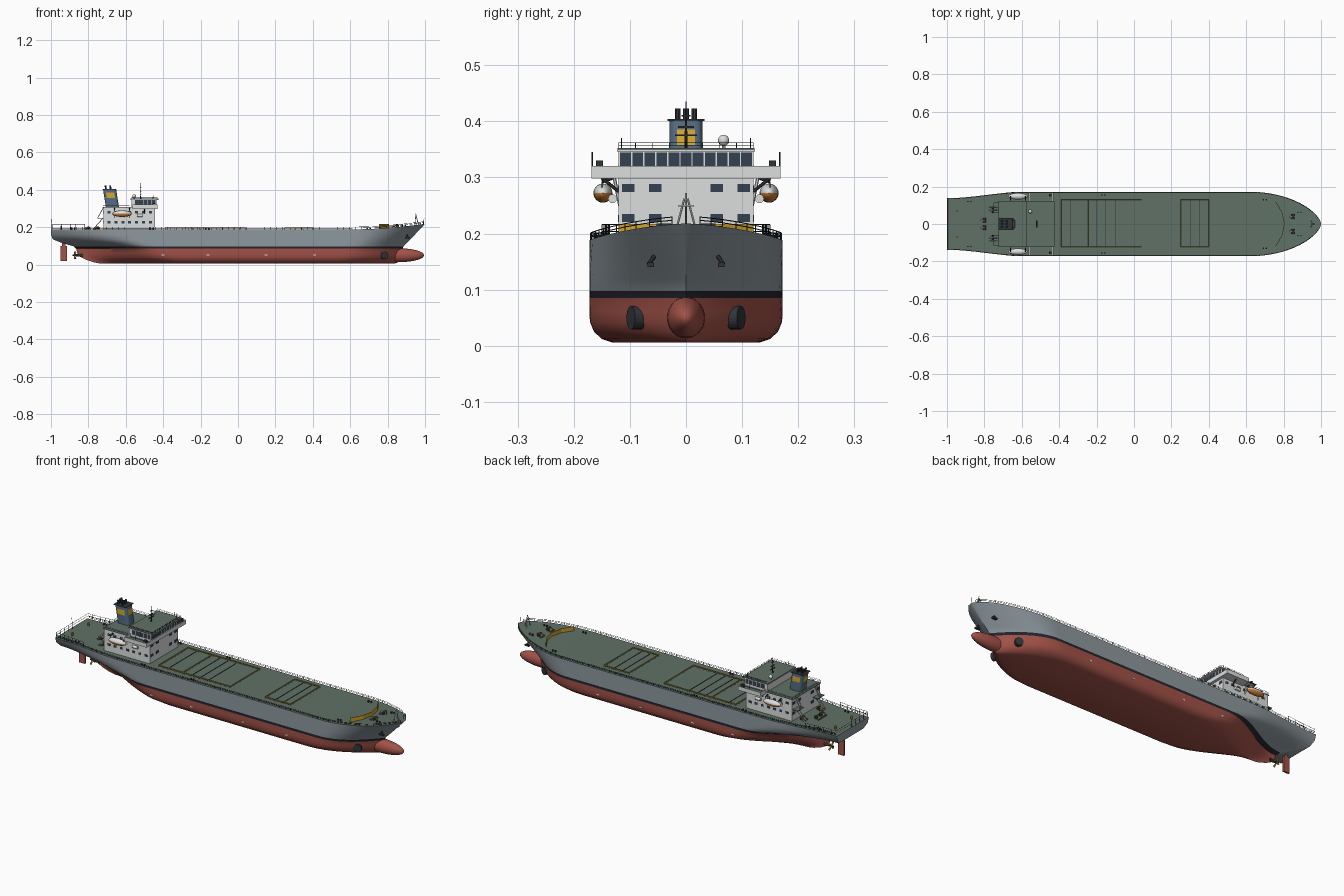
import bpy, bmesh, math
from mathutils import Vector, Matrix

cube = bpy.data.objects.get("Cube")
if cube:
    bpy.data.objects.remove(cube, do_unlink=True)

COLOURS = dict(hull_grey=(.27, .315, .345), bottom_red=(.36, .085, .065), boot_black=(.018, .018, .028),
               deck_green=(.115, .165, .135), house_white=(.72, .73, .73), yellow=(.68, .39, .03),
               boat_orange=(.62, .22, .04), funnel_blue=(.09, .15, .22), glass=(.035, .05, .08),
               dark_steel=(.03, .034, .04))
MATS = {}
for label, rgb in COLOURS.items():
    m = bpy.data.materials.new(label)
    m.use_nodes = True
    m.diffuse_color = (*rgb, 1)
    m.node_tree.nodes["Principled BSDF"].inputs["Base Color"].default_value = (*rgb, 1)
    MATS[label] = m


class Part:
    """Collects primitives into one named object."""
    def __init__(self, name):
        self.name, self.bm, self.slots = name, bmesh.new(), []

    def slot(self, mat):
        if mat not in self.slots:
            self.slots.append(mat)
        return self.slots.index(mat)

    def paint(self, verts, mat):
        i = self.slot(mat)
        for f in {f for v in verts for f in v.link_faces}:
            f.material_index = i
        return verts

    def box(self, x, y, z, mat):
        mid = Vector([(a + b) / 2 for a, b in (x, y, z)])
        size = [b - a for a, b in (x, y, z)]
        M = Matrix.Translation(mid) @ Matrix.Diagonal((*size, 1))
        return self.paint(bmesh.ops.create_cube(self.bm, size=1, matrix=M)["verts"], mat)

    def rod(self, a, b, r, mat, n=6, r2=None):
        a, b = Vector(a), Vector(b)
        d = b - a
        M = Matrix.Translation((a + b) / 2) @ d.to_track_quat("Z", "Y").to_matrix().to_4x4()
        return self.paint(bmesh.ops.create_cone(self.bm, cap_ends=True, segments=n, radius1=r,
                          radius2=r if r2 is None else r2, depth=d.length, matrix=M)["verts"], mat)

    def ball(self, c, r, mat, n=20):
        M = Matrix.Translation(c) @ Matrix.Diagonal((*r, 1))
        return self.paint(bmesh.ops.create_uvsphere(self.bm, u_segments=n, v_segments=n // 2,
                          radius=1, matrix=M)["verts"], mat)

    def rail(self, pts, h, mat, r=.0009):
        """Handrail: posts with a top and a middle bar."""
        pts = [Vector(p) for p in pts]
        for p in pts:
            self.rod(p, p + Vector((0, 0, h)), r, mat, 4)
        for p, q in zip(pts, pts[1:]):
            for k in (.55, 1):
                up = Vector((0, 0, h * k))
                self.rod(p + up, q + up, r, mat, 4)

    def done(self, smooth=None):
        me = bpy.data.meshes.new(self.name)
        self.bm.to_mesh(me)
        self.bm.free()
        for s in self.slots:
            me.materials.append(MATS[s])
        ob = bpy.data.objects.new(self.name, me)
        bpy.context.collection.objects.link(ob)
        if smooth:
            bpy.ops.object.select_all(action="DESELECT")
            ob.select_set(True)
            bpy.context.view_layer.objects.active = ob
            bpy.ops.object.shade_smooth_by_angle(angle=math.radians(smooth))
        return ob


# Hull waterlines: height, stern x, stem x, half beam, bow length, stern length, transom half width, fullness
LINES = [(.006, -.74, .84, .132, .36, .5, 0, 1), (.012, -.77, .855, .15, .34, .48, 0, 1),
         (.025, -.81, .865, .164, .32, .46, 0, 1), (.042, -.845, .872, .171, .3, .46, 0, 1),
         (.062, -.86, .876, .172, .3, .45, 0, 1), (.085, -.865, .88, .172, .29, .43, .004, 1),
         (.098, -.88, .885, .172, .28, .4, .02, 1), (.115, -.94, .905, .172, .29, .4, .065, .95),
         (.135, -.99, .93, .172, .31, .4, .105, .87), (.16, -1, .962, .172, .34, .4, .128, .75),
         (.188, -1, 1, .172, .38, .42, .138, .63)]
BOOT = .098
DECK = .188


def clamp(t):
    return max(0, min(1, t))


def sheer(x, z):
    return z + max(0, z - BOOT) * .33 * clamp((x - .62) / .38) ** 1.7


def half(line, x):
    _, xa, xf, beam, lf, la, wa, p = line
    a, t = clamp((x - xa) / la), clamp((xf - x) / lf)
    return (wa + (beam - wa) * a * a * (3 - 2 * a)) * (1 - (1 - t) ** 2) ** p


def half_at(x, z):
    for lo, hi in zip(LINES, LINES[1:]):
        if lo[0] <= z <= hi[0]:
            k = (z - lo[0]) / (hi[0] - lo[0])
            return half(lo, x) * (1 - k) + half(hi, x) * k


def deck_point(x, y):
    return (x, y, sheer(x, DECK))


# Hull shell lofted from the waterlines
hull = Part("hull")
bm = hull.bm
N, L = 72, len(LINES)
rings = []
for i in range(N + 1):
    u = .5 - .5 * math.cos(math.pi * i / N)
    side = [(ln, ln[1] + u * (ln[2] - ln[1])) for ln in LINES]
    pts = [(x, half(ln, x), sheer(x, ln[0])) for ln, x in side]
    rings.append([bm.verts.new(p) for p in reversed(pts)] + [bm.verts.new((x, -y, z)) for x, y, z in pts])
red, black, grey, green = [hull.slot(s) for s in ("bottom_red", "boot_black", "hull_grey", "deck_green")]


def strake(j):
    low = max(j, L - 2 - j) if j < L - 1 else j - L
    low = L - 2 - j if j < L - 1 else low
    return red if low < 5 else black if low == 5 else grey


for a, b in zip(rings, rings[1:]):
    for j in range(2 * L):
        k = (j + 1) % (2 * L)
        f = bm.faces.new((a[j], a[k], b[k], b[j]))
        f.material_index = green if k == 0 else red if j == L - 1 else strake(j)
for j in range(L - 1):
    f = bm.faces.new((rings[0][j], rings[0][2 * L - 1 - j], rings[0][2 * L - 2 - j], rings[0][j + 1]))
    f.material_index = strake(j)
bmesh.ops.remove_doubles(bm, verts=bm.verts, dist=.0003)
bmesh.ops.recalc_face_normals(bm, faces=bm.faces)
hull.done(38)

bulb = Part("bulbous_bow")
bulb.ball((.86, 0, .05), (.135, .034, .037), "bottom_red", 32)
bulb.done(60)

# Rudder, propeller, thruster tunnels, anchors and draught marks
gear = Part("rudder_and_propeller")
gear.box((-.95, -.915), (-.005, .005), (.018, .1), "bottom_red")
gear.box((-.94, -.922), (-.004, .004), (.1, .14), "bottom_red")
gear.rod((-.83, 0, .05), (-.885, 0, .05), .008, "dark_steel", 12, .004)
for k in range(4):
    c, s = math.cos(k * math.pi / 2 + .8), math.sin(k * math.pi / 2 + .8)
    gear.rod((-.875, 0, .05), (-.87, .024 * c, .05 + .024 * s), .002, "yellow", 6, .006)
gear.done()

fittings = Part("hull_fittings")
for s in (-1, 1):
    y = half_at(.78, .05) * s
    fittings.rod((.776, y - .012 * s, .05), (.784, y + .008 * s, .05), .021, "dark_steel", 20)
    y = half_at(.9, .15) * s
    fittings.rod((.9, y - .01 * s, .168), (.908, y + .006 * s, .145), .004, "dark_steel", 8)
    fittings.box((.895, .92), sorted((y - .004 * s, y + .008 * s)), (.14, .148), "dark_steel")
    for x in (-.4, -.16, .15, .41):
        w = half_at(x, .05) * s
        fittings.box((x - .008, x + .008), sorted((w - .004 * s, w + .001 * s)), (.048, .054), "house_white")
fittings.done()

# Deck edge railing
rail = Part("deck_railing")
for s in (-1, 1):
    xs = [-.995 + i * .0325 for i in range(61)] + [.975, .99]
    rail.rail([deck_point(x, s * (half(LINES[-1], x) - .002)) for x in xs], .013, "dark_steel")
    rail.rail([deck_point(-.995 + i * .025, s * (half(LINES[-1], -.995 + i * .025) - .002))
               for i in range(8)], .028, "dark_steel")
rail.rail([(-.995, -.136 + i * .034, DECK) for i in range(9)], .028, "dark_steel")
rail.done()

# Hatch outlines on the cargo deck
hatch = Part("hatch_rails")
for x0, x1 in ((-.39, .04), (.25, .4)):
    n = round((x1 - x0) / .03)
    for y in (-.122, .13):
        hatch.rail([(x0 + (x1 - x0) * i / n, y, DECK) for i in range(n + 1)], .01, "yellow", .0014)
for x in (-.39, -.245, .04, .25, .4):
    hatch.rail([(x, -.122 + i * .028, DECK) for i in range(10)], .01, "yellow", .0012)
for x in (-.34, -.2, -.15, -.1, .3, .35):
    hatch.box((x - .0015, x + .0015), (-.12, .128), (DECK, DECK + .002), "dark_steel")
hatch.done()

# Accommodation block with two window rows
house = Part("accommodation_block")
house.box((-.72, -.445), (-.12, .12), (.18, .304), "house_white")
house.box((-.725, -.44), (-.122, .122), (.304, .307), "deck_green")
for z in (.221, .274):
    for y in (-.103, -.055, .055, .103):
        house.box((-.446, -.4435), (y - .011, y + .011), (z, z + .014), "glass")
        house.box((-.7215, -.719), (y - .011, y + .011), (z, z + .014), "glass")
    for s in (-1, 1):
        for i in range(7):
            x = -.69 + i * .037
            house.box((x - .008, x + .008), sorted((s * .119, s * .1215)), (z, z + .012), "glass")
house.rail([(-.58, -.12, .307)] + [(-.722, -.12 + i * .03, .307) for i in range(9)] + [(-.58, .12, .307)],
           .014, "house_white")
house.done()

# Bridge with wings, window band and roof
bridge = Part("bridge")
bridge.box((-.565, -.43), (-.168, .168), (.298, .302), "house_white")
bridge.box((-.56, -.435), (-.166, .166), (.302, .304), "deck_green")
bridge.box((-.434, -.43), (-.168, .168), (.302, .32), "house_white")
bridge.box((-.57, -.438), (-.118, .118), (.304, .347), "house_white")
bridge.box((-.552, -.4365), (-.1195, .1195), (.319, .344), "glass")
bridge.box((-.575, -.425), (-.123, .123), (.346, .349), "house_white")
bridge.box((-.574, -.426), (-.122, .122), (.349, .352), "deck_green")
for i in range(12):
    y = -.1185 + i * .02155
    bridge.box((-.44, -.4355), (y - .0012, y + .0012), (.318, .346), "house_white")
for s in (-1, 1):
    for i in range(6):
        x = -.552 + i * .0228
        bridge.box((x - .0012, x + .0012), sorted((s * .115, s * .1205)), (.318, .346), "house_white")
    bridge.box((-.565, -.43), sorted((s * .165, s * .168)), (.302, .32), "house_white")
    bridge.box((-.565, -.561), sorted((s * .12, s * .168)), (.302, .32), "house_white")
    bridge.box((-.455, -.44), sorted((s * .148, s * .16)), (.304, .33), "dark_steel")
    bridge.rod((-.5, s * .167, .32), (-.5, s * .167, .345), .001, "dark_steel")
    bridge.rod((-.5, s * .12, .275), (-.5, s * .15, .299), .003, "dark_steel")
bridge.rail([(-.57 + i * .028, -.12, .352) for i in range(6)] + [(-.43, -.12 + i * .03, .352) for i in range(1, 9)]
            + [(-.57 + i * .028, .12, .352) for i in reversed(range(5))], .01, "dark_steel", .0006)
bridge.done()

mast = Part("radar_mast_and_dome")
mast.rod((-.52, 0, .35), (-.52, 0, .435), .003, "dark_steel", 8, .001)
for z, w in ((.39, .014), (.375, .02), (.41, .008)):
    mast.box((-.523, -.517), (-w, w), (z - .0015, z + .0015), "dark_steel")
mast.rod((-.555, .067, .35), (-.555, .067, .36), .003, "house_white", 8)
mast.ball((-.555, .067, .366), (.01, .01, .01), "house_white")
for y in (-.115, .115):
    mast.rod((-.45, y, .35), (-.45, y, .37), .0008, "dark_steel")
mast.done(40)

# Raked funnel with a painted band and exhaust pipes
funnel = Part("funnel")
for z0, z1, mat in ((.305, .357, "funnel_blue"), (.357, .385, "yellow"), (.385, .401, "funnel_blue")):
    vs = funnel.box((-.706, -.636), (-.029, .029), (z0, z1), mat)
    upright = [e for e in {e for v in vs for e in v.link_edges} if abs(e.verts[0].co.z - e.verts[1].co.z) > .01]
    bmesh.ops.bevel(funnel.bm, geom=upright, offset=.013, segments=4, affect="EDGES", profile=.5)
funnel.box((-.708, -.634), (-.033, .033), (.401, .404), "dark_steel")
for x in (-.69, -.665):
    for y in (-.015, 0, .015):
        funnel.rod((x, y, .4), (x, y, .423), .005, "dark_steel", 10)
for v in funnel.bm.verts:
    v.co.x -= .16 * (v.co.z - .305)
funnel.done(35)

# Lifeboats hung on davits, with raft canisters
boats = Part("lifeboats")
for s in (-1, 1):
    vs = boats.ball((-.62, s * .148, .272), (.052, .017, .017), "boat_orange", 24)
    white = boats.slot("house_white")
    for f in {f for v in vs for f in v.link_faces}:
        if f.calc_center_median().z > .274:
            f.material_index = white
    for x in (-.66, -.58):
        boats.rod((x, s * .118, .25), (x, s * .128, .3), .003, "house_white")
        boats.rod((x, s * .128, .3), (x, s * .15, .292), .003, "dark_steel")
        boats.rod((x, s * .15, .292), (x, s * .15, .275), .001, "dark_steel")
    boats.rod((-.54, s * .131, .262), (-.51, s * .131, .262), .008, "house_white", 12)
boats.done(40)

# Outside stairs behind the house
stairs = Part("aft_stairs")
for s in (-1, 1):
    for w in (.075, .09):
        stairs.rod((-.775, s * w, DECK), (-.72, s * w, .25), .002, "house_white")
        stairs.rod((-.75, s * w, .25), (-.72, s * w, .304), .002, "house_white")
    stairs.box((-.75, -.72), sorted((s * .06, s * .115)), (.247, .25), "deck_green")
stairs.done()

# Breakwater, winches, bollards and vents
deck = Part("deck_machinery")
wall = [(.755, .12), (.79, .06), (.802, 0), (.79, -.06), (.755, -.12)]
for (xa, ya), (xb, yb) in zip(wall, wall[1:]):
    c = [deck.bm.verts.new((x + d, y, z)) for d in (0, .004) for x, y, z in
         ((xa, ya, .19), (xb, yb, .19), (xb, yb, .217), (xa, ya, .217))]
    for q in ((0, 1, 2, 3), (7, 6, 5, 4), (0, 4, 5, 1), (3, 2, 6, 7)):
        deck.bm.faces.new([c[i] for i in q])
    deck.paint(c, "yellow")
for x, w in ((.85, .04), (-.8, .02), (-.75, .072)):
    z = deck_point(x, 0)[2]
    for s in (-1, 1):
        deck.rod((x, s * w - .013, z + .009), (x, s * w + .013, z + .009), .008, "dark_steel", 12)
        deck.box((x - .02, x + .012), (s * w - .004, s * w + .004), (z, z + .014), "yellow")
        deck.box((x - .022, x - .01), (s * w - .016, s * w + .016), (z, z + .005), "funnel_blue")
for x, y in ((.885, .062), (-.165, .155), (-.46, .155), (-.88, .12), (.7, .13)):
    z = deck_point(x, 0)[2]
    for s in (-1, 1):
        for d in (-.008, .008):
            deck.rod((x + d, s * y, z - .002), (x + d, s * y, z + .009), .004, "dark_steel", 8)
for s in (-1, 1):
    deck.rod((-.945, s * .07, DECK), (-.945, s * .07, DECK + .018), .005, "boat_orange", 8)
deck.done(40)

# Foremast tripod and flagstaffs
fore = Part("foremast")
for s in (-1, 1):
    fore.rod((.945, s * .018, .205), (.95, s * .003, .262), .002, "house_white")
fore.rod((.965, 0, .21), (.95, 0, .272), .002, "house_white")
fore.box((.946, .954), (-.014, .014), (.248, .251), "house_white")
fore.rod((.992, 0, .215), (.995, 0, .25), .001, "dark_steel")
fore.rod((-.992, 0, DECK), (-.997, 0, .245), .001, "dark_steel")
fore.done()
